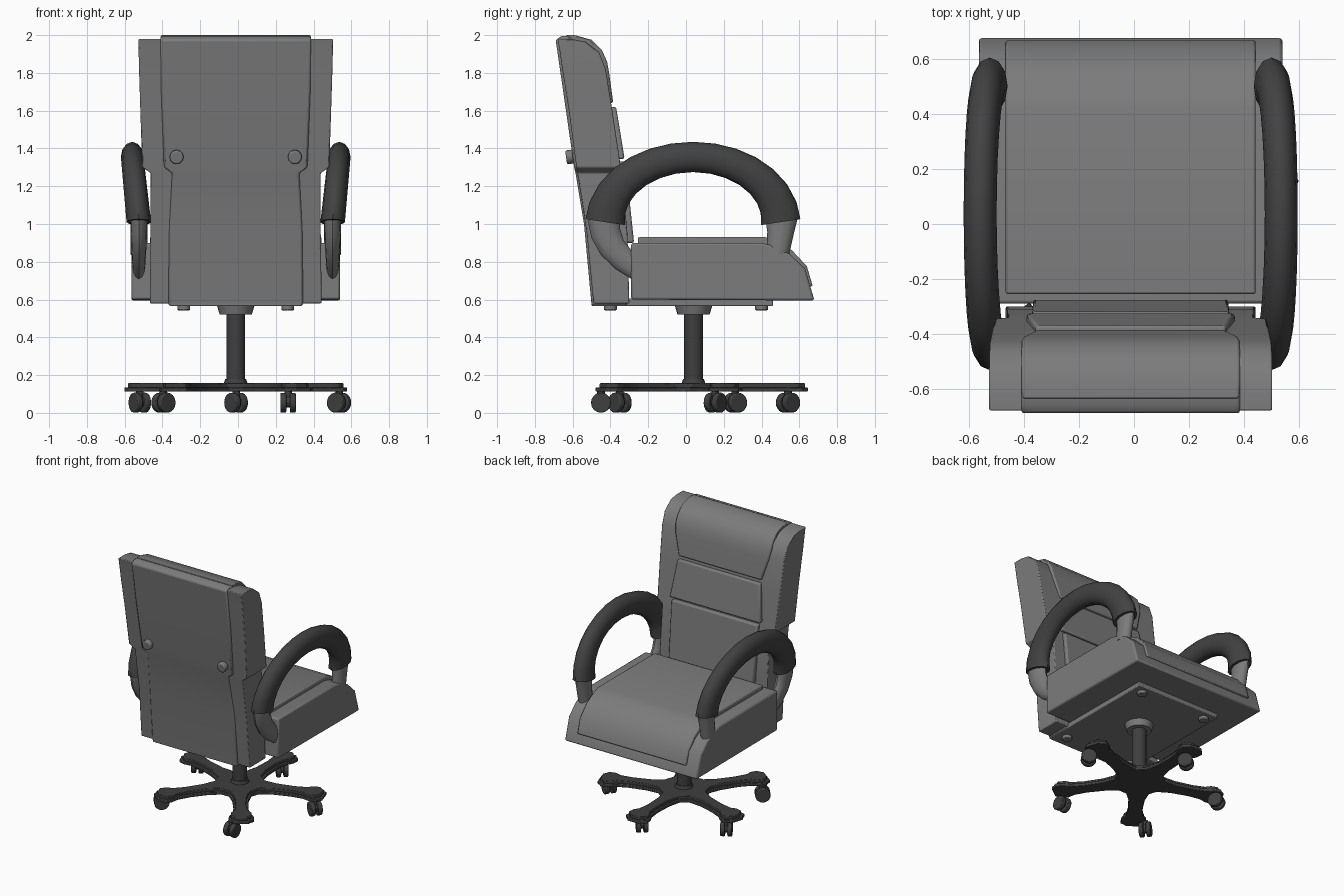
import bpy, bmesh, math
from mathutils import Vector, Matrix

if "Cube" in bpy.data.objects:
    bpy.data.objects.remove(bpy.data.objects["Cube"])

CX, CY = -0.012, 0.04      # centre line of the chair, centre of the column


def material(name, v):
    m = bpy.data.materials.new(name)
    m.use_nodes = True
    m.diffuse_color = (v, v, v, 1)
    m.node_tree.nodes["Principled BSDF"].inputs["Base Color"].default_value = (v, v, v, 1)
    return m


LEATHER = material("grey_leather", 0.2)
METAL = material("grey_metal", 0.2)
FOAM = material("dark_foam", 0.055)
BLACK = material("black_plastic", 0.05)


def finish(bm, name, mat, bevel=0, angle=35):
    bmesh.ops.recalc_face_normals(bm, faces=bm.faces)
    me = bpy.data.meshes.new(name)
    bm.to_mesh(me)
    bm.free()
    ob = bpy.data.objects.new(name, me)
    bpy.context.collection.objects.link(ob)
    me.materials.append(mat)
    if bevel:
        b = ob.modifiers.new("soft_edge", "BEVEL")
        b.width, b.segments, b.limit_method = bevel, 2, "ANGLE"
        b.angle_limit = math.radians(40)
    bpy.ops.object.select_all(action="DESELECT")
    ob.select_set(True)
    bpy.context.view_layer.objects.active = ob
    bpy.ops.object.shade_smooth_by_angle(angle=math.radians(angle))
    return ob


def loft(name, rings, mat, bevel=0, angle=35):
    """Skin a stack of equal rings and close both ends."""
    bm = bmesh.new()
    rows = [[bm.verts.new(p) for p in ring] for ring in rings]
    n = len(rows[0])
    for a, b in zip(rows, rows[1:]):
        for i in range(n):
            bm.faces.new((a[i], a[(i + 1) % n], b[(i + 1) % n], b[i]))
    bm.faces.new(rows[0][::-1])
    bm.faces.new(rows[-1])
    return finish(bm, name, mat, bevel, angle)


def slab(name, rows, mat, bevel=0.01):
    """Upright slab from rows of height, back y, front y, half width."""
    return loft(name, [[(CX - w, yb, z), (CX + w, yb, z), (CX + w, yf, z), (CX - w, yf, z)]
                       for z, yb, yf, w in rows], mat, bevel)


def prism(name, profile, w, mat, bevel=0):
    """Side profile (y, z) extruded across the chair."""
    return loft(name, [[(CX + s * w, y, z) for y, z in profile] for s in (-1, 1)], mat, bevel)


def cylinder(name, centre, radius, depth, mat, axis=(0, 0, 1), sides=20, top=None, bevel=0):
    bm = bmesh.new()
    rot = Vector((0, 0, 1)).rotation_difference(Vector(axis)).to_matrix().to_4x4()
    bmesh.ops.create_cone(bm, cap_ends=True, segments=sides, radius1=radius,
                          radius2=radius if top is None else top, depth=depth,
                          matrix=Matrix.Translation(centre) @ rot)
    return finish(bm, name, mat, bevel)


def tube(name, path, mat, sides=12):
    """Oval tube along points (x, y, z, half width across, half width in plane)."""
    rings = []
    for i, (x, y, z, rx, rp) in enumerate(path):
        a, b = path[max(i - 1, 0)], path[min(i + 1, len(path) - 1)]
        t = Vector((0, b[1] - a[1], b[2] - a[2])).normalized()
        ring = []
        for k in range(sides):
            c = math.tau * k / sides
            ring.append((x + rx * math.cos(c), y - t.z * rp * math.sin(c), z + t.y * rp * math.sin(c)))
        rings.append(ring)
    return loft(name, rings, mat, angle=45)


# Backrest: side wings, central shell and three front cushions
slab("back_wings", [(0.58, -0.49, -0.3, 0.455), (0.95, -0.525, -0.31, 0.45),
                    (1.27, -0.575, -0.34, 0.45), (1.3, -0.58, -0.345, 0.495),
                    (1.6, -0.62, -0.39, 0.505), (1.82, -0.655, -0.425, 0.512),
                    (1.91, -0.668, -0.46, 0.514), (1.965, -0.677, -0.53, 0.515),
                    (1.98, -0.68, -0.61, 0.515)], LEATHER, 0.006)
slab("back_shell", [(0.57, -0.5, -0.31, 0.357), (1.0, -0.54, -0.33, 0.352),
                    (1.27, -0.585, -0.36, 0.337), (1.3, -0.592, -0.365, 0.38),
                    (1.7, -0.65, -0.42, 0.395), (1.975, -0.69, -0.53, 0.398),
                    (1.995, -0.66, -0.59, 0.398)], LEATHER)
slab("headrest_cushion", [(1.64, -0.5, -0.385, 0.345), (1.8, -0.5, -0.407, 0.39),
                          (1.86, -0.5, -0.418, 0.398), (1.92, -0.55, -0.445, 0.398),
                          (1.975, -0.6, -0.5, 0.398), (2.0, -0.64, -0.59, 0.398)], LEATHER)
slab("middle_cushion", [(1.345, -0.45, -0.325, 0.38), (1.62, -0.48, -0.37, 0.345)], LEATHER)
slab("lumbar_cushion", [(0.9, -0.42, -0.275, 0.355), (1.33, -0.45, -0.32, 0.36)], LEATHER)
for s in (-1, 1):
    cylinder("back_bolt", (CX + s * 0.313, -0.615, 1.355), 0.037, 0.04, METAL, (0, 1, 0.14), 12, bevel=0.008)

# Seat: curved block with a raised pad over the top and front
TOP = [(0.4, 0.9), (0.46, 0.885), (0.55, 0.84), (0.63, 0.765)]
prism("seat", [(-0.29, 0.6), (-0.29, 0.9)] + TOP + [(0.68, 0.595)], 0.553, LEATHER, 0.012)
outer = [(-0.255, 0.93), (0.42, 0.93), (0.48, 0.908), (0.56, 0.862), (0.64, 0.776), (0.671, 0.67)]
inner = [(0.64, 0.67), (0.6, 0.75), (0.4, 0.87), (-0.255, 0.87)]
prism("seat_pad", outer + inner, 0.455, LEATHER, 0.008)

# Mounting plate with bolts
prism("seat_plate", [(-0.5, 0.565), (-0.5, 0.605), (0.46, 0.605), (0.46, 0.565)], 0.35, LEATHER, 0.006)
for s in (-1, 1):
    for y in (-0.4, 0.4):
        cylinder("plate_bolt", (CX + s * 0.275, y, 0.558), 0.034, 0.03, METAL, sides=12, bevel=0.005)

# Arms: foam pad over a metal loop
for s in (-1, 1):
    pad = []
    for i in range(15):
        a = math.pi * i / 14
        h = math.sin(a)
        pad.append((CX + s * (0.513 + 0.035 * h), 0.037 + 0.465 * math.cos(a), 1.01 + 0.345 * h,
                    0.065 - 0.005 * h, 0.105 - 0.025 * h))
    tube("arm_pad", pad, FOAM)
    x = CX + s * 0.513
    tube("arm_front_tube", [(x, 0.505, 1.03, 0.045, 0.085), (x, 0.5, 0.95, 0.045, 0.07),
                            (x, 0.485, 0.84, 0.045, 0.06)], METAL)
    tube("arm_rear_tube", [(x, -0.435, 1.03, 0.045, 0.085), (x, -0.425, 0.95, 0.043, 0.08),
                           (x, -0.39, 0.875, 0.04, 0.072), (x, -0.33, 0.81, 0.036, 0.065),
                           (x, -0.25, 0.755, 0.032, 0.06)], METAL)

# Gas column and collar
cylinder("column_collar", (CX, CY, 0.545), 0.085, 0.05, METAL, top=0.1)
cylinder("column", (CX, CY, 0.35), 0.05, 0.4, BLACK)
cylinder("column_foot", (CX, CY, 0.165), 0.065, 0.03, BLACK, top=0.055)

# Five-legged star base in two tiers
LEG = [(0.16, 0.078), (0.25, 0.056), (0.38, 0.05), (0.47, 0.06), (0.52, 0.085),
       (0.57, 0.088), (0.59, 0.06), (0.605, 0.05)]


def star(name, inset, z0, z1):
    outline = []
    for k in range(5):
        a = math.radians(90 + 72 * k)
        side = [(r - (inset if r > 0.5 else 0), w - inset) for r, w in LEG]
        for r, w in [(r, -w) for r, w in side] + side[::-1]:
            outline.append((CX + r * math.cos(a) - w * math.sin(a), CY + r * math.sin(a) + w * math.cos(a)))
    loft(name, [[(x, y, z) for x, y in outline] for z in (z0, z1)], BLACK, 0.004)


star("base_lower_tier", 0, 0.112, 0.135)
star("base_upper_tier", 0.015, 0.13, 0.157)

# Twin-wheel casters: position and axle heading
CASTERS = [(-0.01, 0.54, 40), (0.535, 0.155, 55), (-0.52, 0.26, 30), (-0.395, -0.35, 130), (0.265, -0.45, 0)]
for k, (x, y, deg) in enumerate(CASTERS):
    axle = Vector((math.cos(math.radians(deg)), math.sin(math.radians(deg)), 0))
    for s in (-1, 1):
        cylinder("caster_wheel", Vector((x, y, 0.054)) + axle * s * 0.025, 0.053, 0.032, BLACK, axle, 18, bevel=0.006)
    cylinder("caster_hub", (x, y, 0.06), 0.032, 0.03, BLACK, axle, 12)
    cylinder("caster_stem", (x, y, 0.095), 0.02, 0.05, BLACK, sides=12)
